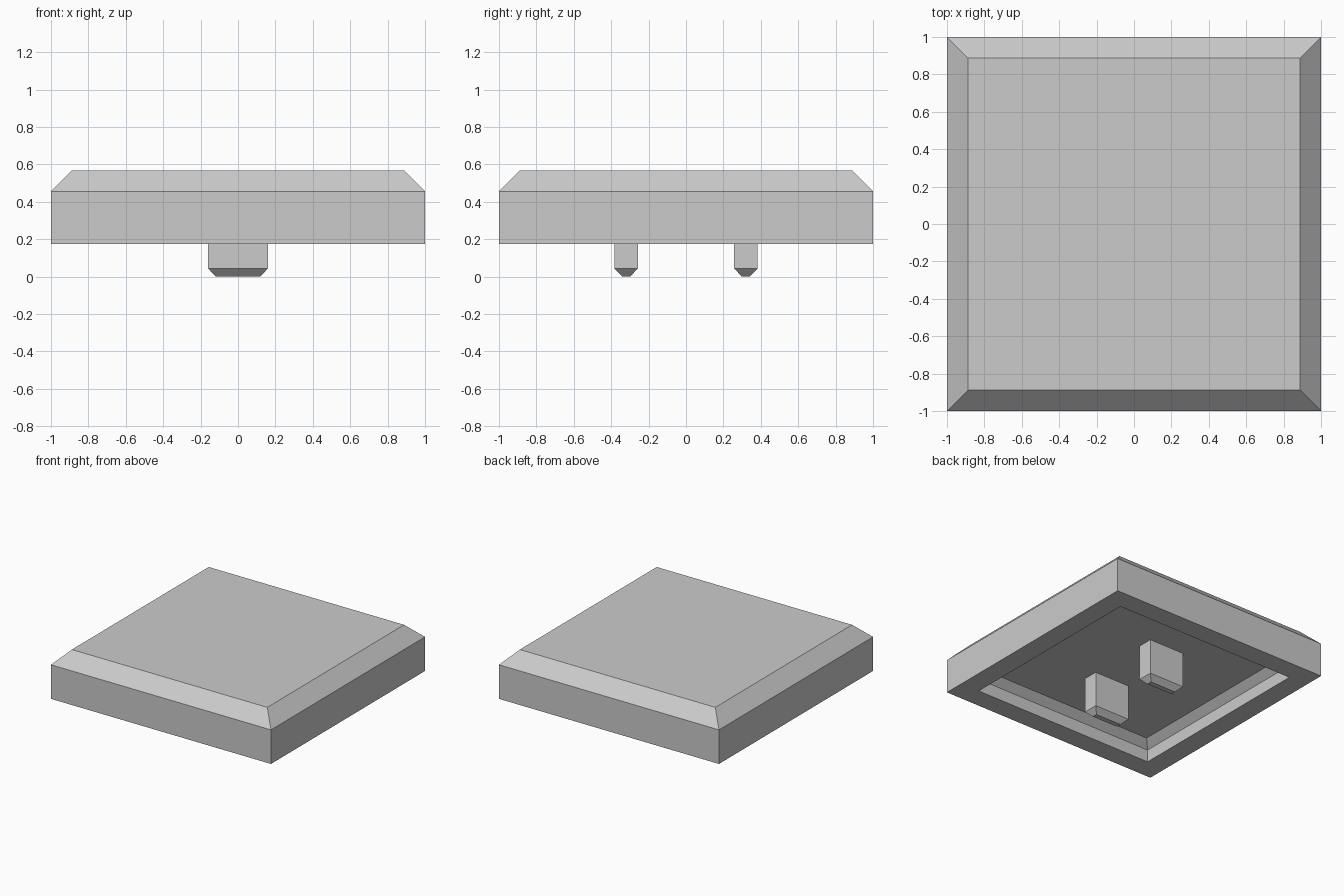
import bpy
import bmesh

cube = bpy.data.objects.get("Cube")
if cube:
    bpy.data.objects.remove(cube, do_unlink=True)

# Single plain grey
grey = bpy.data.materials.new("light grey")
grey.use_nodes = True
colour = (0.6, 0.6, 0.6, 1)
grey.diffuse_color = colour
grey.node_tree.nodes["Principled BSDF"].inputs["Base Color"].default_value = colour


def loft(name, rings, y=0):
    """Join rectangular rings (half width, half depth, height) and cap both ends."""
    bm = bmesh.new()
    loops = [[bm.verts.new((sx * w, y + sy * d, z))
              for sx, sy in ((-1, -1), (1, -1), (1, 1), (-1, 1))]
             for w, d, z in rings]
    for a, b in zip(loops, loops[1:]):
        for i in range(4):
            j = (i + 1) % 4
            bm.faces.new((a[i], a[j], b[j], b[i]))
    bm.faces.new(loops[0][::-1])
    bm.faces.new(loops[-1])
    bmesh.ops.recalc_face_normals(bm, faces=bm.faces)
    mesh = bpy.data.meshes.new(name)
    bm.to_mesh(mesh)
    bm.free()
    mesh.materials.append(grey)
    obj = bpy.data.objects.new(name, mesh)
    bpy.context.collection.objects.link(obj)
    return obj


# Hollow cap: from the ceiling, down the inner wall, round the rim, up to the top
profile = [(0.77, 0.333), (0.83, 0.277), (0.83, 0.175),
           (1, 0.175), (1, 0.455), (0.888, 0.567)]
loft("cap_shell", [(h, h, z) for h, z in profile])

# Two chamfered pegs hanging from the ceiling
for name, side in (("front_peg", -1), ("back_peg", 1)):
    loft(name, [(0.118, 0.021, 0), (0.16, 0.0625, 0.043), (0.16, 0.0625, 0.333)],
         y=side * 0.32)
